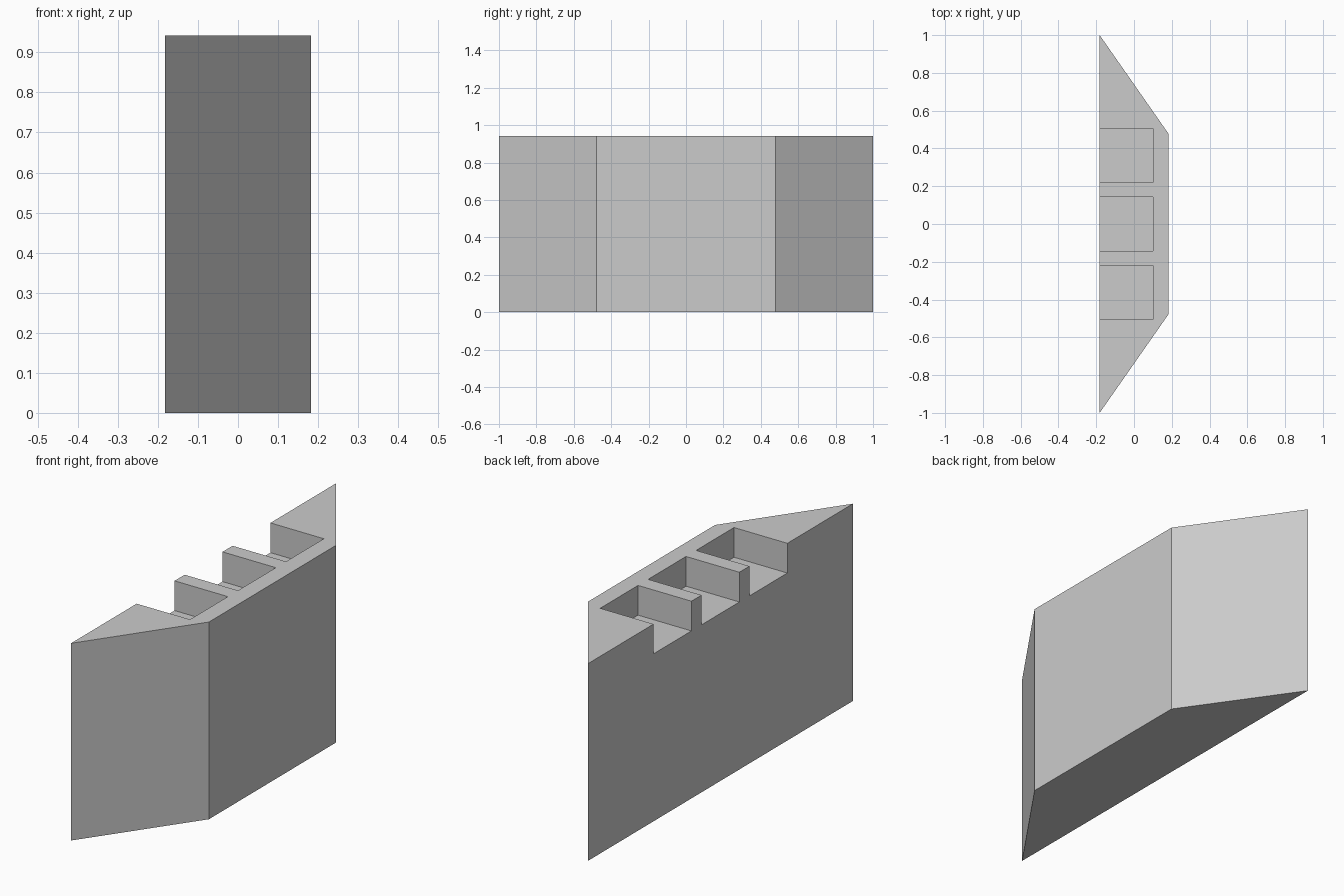
import bpy
import bmesh

cube = bpy.data.objects.get("Cube")
if cube:
    bpy.data.objects.remove(cube, do_unlink=True)

HALF_X, HEIGHT = 0.182, 0.942
NOTCH_FLOOR, NOTCH_BACK = 0.8, 0.1
NOTCH_HALF, NOTCH_SPACING = 0.143, 0.362

grey = bpy.data.materials.new("light_grey")
grey.use_nodes = True
colour = (0.6, 0.6, 0.6, 1)
grey.diffuse_color = colour
grey.node_tree.nodes["Principled BSDF"].inputs["Base Color"].default_value = colour


def prism(name, outlines, bottom, top):
    """Extrude one or more plan outlines from bottom to top."""
    bm = bmesh.new()
    for outline in outlines:
        face = bm.faces.new([bm.verts.new((x, y, bottom)) for x, y in outline])
        result = bmesh.ops.extrude_face_region(bm, geom=[face])
        raised = [v for v in result["geom"] if isinstance(v, bmesh.types.BMVert)]
        bmesh.ops.translate(bm, verts=raised, vec=(0, 0, top - bottom))
    bmesh.ops.recalc_face_normals(bm, faces=bm.faces[:])
    mesh = bpy.data.meshes.new(name)
    bm.to_mesh(mesh)
    bm.free()
    mesh.materials.append(grey)
    obj = bpy.data.objects.new(name, mesh)
    bpy.context.collection.objects.link(obj)
    return obj


# Trapezoidal block, long face on the right
block = prism("notched_block", [[(-HALF_X, -1), (HALF_X, -0.479),
                                 (HALF_X, 0.479), (-HALF_X, 1)]], 0, HEIGHT)

# Three notches open at the top and through the long face
notches = []
for i in (-1, 0, 1):
    low = i * NOTCH_SPACING - NOTCH_HALF
    high = i * NOTCH_SPACING + NOTCH_HALF
    notches.append([(-0.4, low), (NOTCH_BACK, low), (NOTCH_BACK, high), (-0.4, high)])
cutter = prism("notch_cutter", notches, NOTCH_FLOOR, 1.2)
cutter.hide_render = True

cut = block.modifiers.new("notches", 'BOOLEAN')
cut.operation = 'DIFFERENCE'
cut.solver = 'EXACT'
cut.object = cutter

# Apply the cut and drop the helper
bpy.context.view_layer.objects.active = block
bpy.ops.object.modifier_apply(modifier=cut.name)
bpy.data.objects.remove(cutter, do_unlink=True)
